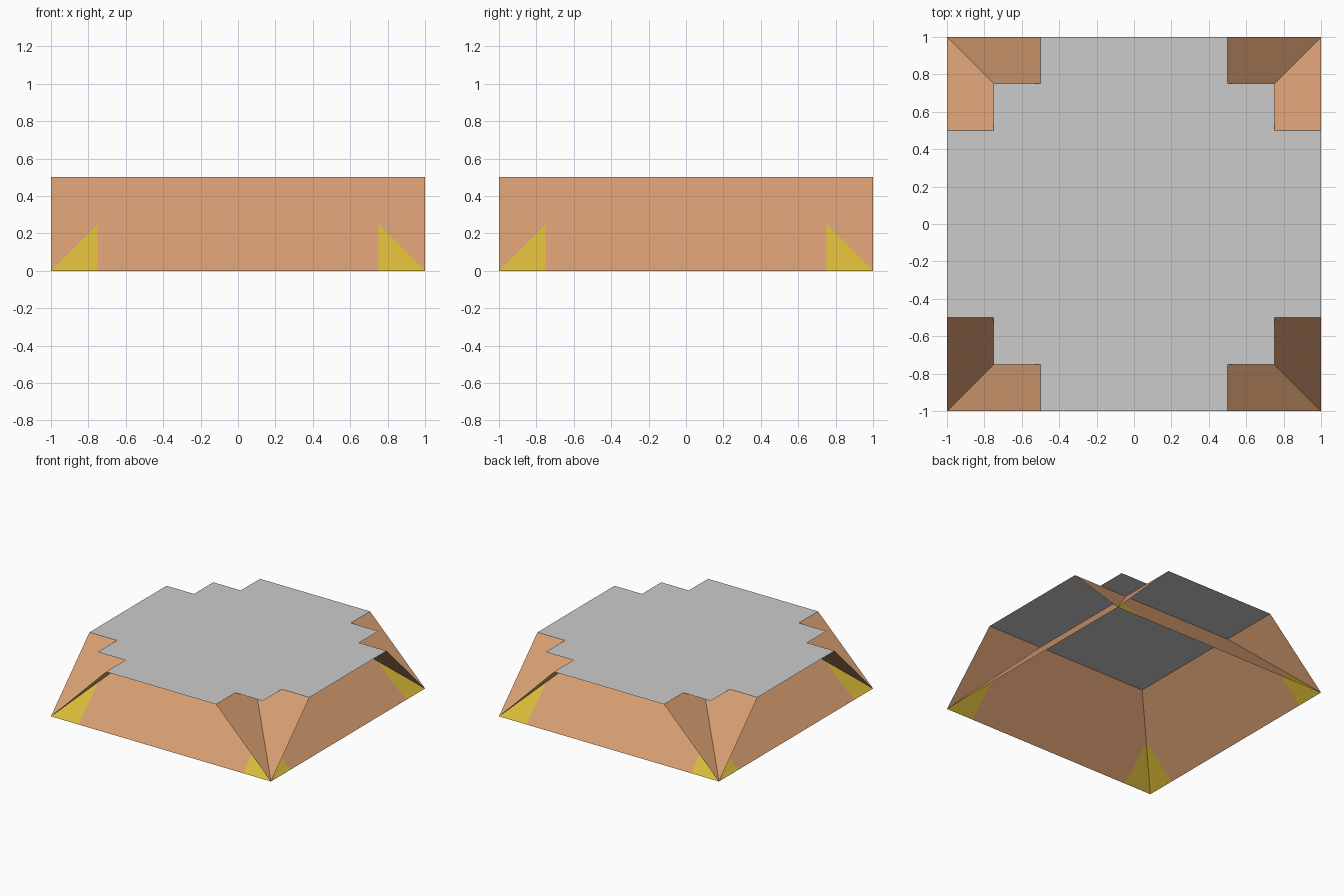
import bpy
from math import pi
from mathutils import Matrix, Vector

if "Cube" in bpy.data.objects:
    bpy.data.objects.remove(bpy.data.objects["Cube"])


def material(name, colour):
    m = bpy.data.materials.new(name)
    m.diffuse_color = (*colour, 1)
    m.use_nodes = True
    m.node_tree.nodes["Principled BSDF"].inputs["Base Color"].default_value = m.diffuse_color
    return m


TAN = material("tan", (0.68, 0.34, 0.165))
GREY = material("light_grey", (0.60, 0.60, 0.60))
YELLOW = material("yellow", (0.70, 0.50, 0.04))


def sheet(name, points, faces, mats, indices):
    mesh = bpy.data.meshes.new(name)
    mesh.from_pydata([tuple(p) for p in points], [], faces)
    for m in mats:
        mesh.materials.append(m)
    for poly, i in zip(mesh.polygons, indices):
        poly.material_index = i
    mesh.update()
    obj = bpy.data.objects.new(name, mesh)
    bpy.context.collection.objects.link(obj)
    return obj


# Sloping side panel: full-length 45 degree sheet with yellow lower corners
panel = [Vector(p) for p in (
    (-1, -1, 0), (-0.75, -1, 0), (0.75, -1, 0), (1, -1, 0),
    (-0.75, -0.75, 0.25), (0.75, -0.75, 0.25),
    (-1, -0.5, 0.5), (-0.75, -0.5, 0.5), (0.75, -0.5, 0.5), (1, -0.5, 0.5))]
panel_faces = [(0, 1, 4), (2, 3, 5),                 # yellow corners
               (1, 2, 5, 8, 7, 4), (0, 4, 7, 6), (3, 9, 8, 5)]

# Four panels, crossing each other at the corners
sides = ("front", "right", "back", "left")
for k, side in enumerate(sides):
    rot = Matrix.Rotation(k * pi / 2, 3, 'Z')
    sheet(side + "_slope", [rot @ p for p in panel], panel_faces,
          [TAN, YELLOW], [1, 1, 0, 0, 0])

# Flat top sheet with a stepped notch at each corner
notch = [(0.5, -1), (0.5, -0.75), (0.75, -0.75), (0.75, -0.5), (1, -0.5)]
outline = []
for k in range(4):
    rot = Matrix.Rotation(k * pi / 2, 3, 'Z')
    outline += [rot @ Vector((x, y, 0.5)) for x, y in notch]
sheet("top_plate", outline, [tuple(range(len(outline)))], [GREY], [0])
